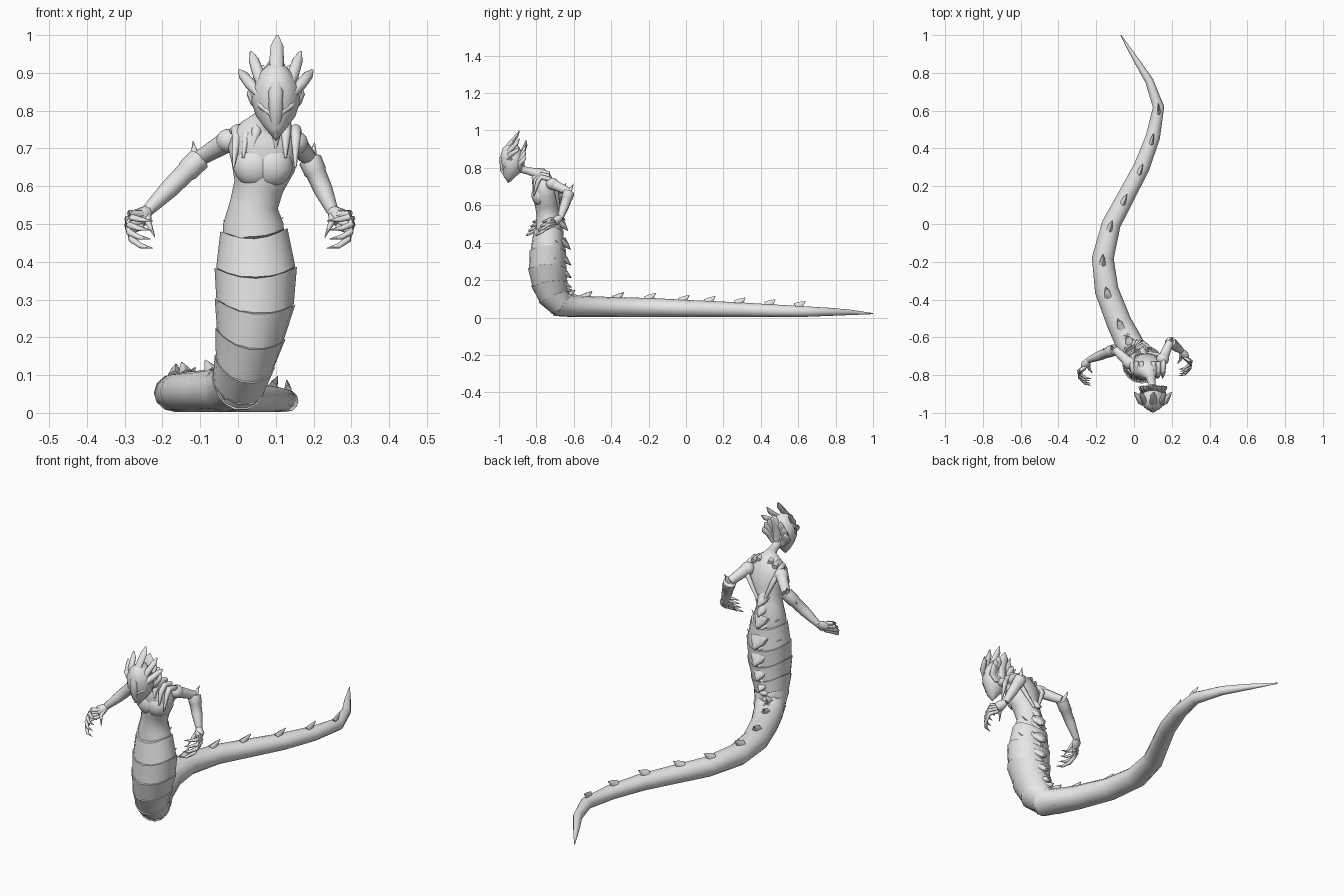
import bpy, bmesh, math
from mathutils import Vector

if "Cube" in bpy.data.objects:
    bpy.data.objects.remove(bpy.data.objects["Cube"], do_unlink=True)

grey = bpy.data.materials.new("stone grey")
grey.use_nodes = True
grey.diffuse_color = (0.8, 0.8, 0.8, 1)
grey.node_tree.nodes["Principled BSDF"].inputs["Base Color"].default_value = grey.diffuse_color


def finish(name, bm, angle=60):
    bmesh.ops.recalc_face_normals(bm, faces=bm.faces)
    mesh = bpy.data.meshes.new(name)
    bm.to_mesh(mesh)
    bm.free()
    mesh.materials.append(grey)
    obj = bpy.data.objects.new(name, mesh)
    bpy.context.collection.objects.link(obj)
    bpy.ops.object.select_all(action="DESELECT")
    obj.select_set(True)
    bpy.context.view_layer.objects.active = obj
    bpy.ops.object.shade_smooth_by_angle(angle=math.radians(angle))


def frames(stations, ref):
    """Centre, direction, side, normal and two radii at every station."""
    pts = [Vector(s[:3]) for s in stations]
    out = []
    for i, s in enumerate(stations):
        along = (pts[min(i + 1, len(pts) - 1)] - pts[max(i - 1, 0)]).normalized()
        side = (ref - along * ref.dot(along)).normalized()
        out.append((pts[i], along, side, along.cross(side), s[3], s[4]))
    return out


def skin(bm, rings, sides, dip=lambda c: 0):
    """Join elliptical rings into a closed tube."""
    last = None
    for p, along, side, normal, a, b in rings:
        ring = []
        for k in range(sides):
            t = math.tau * k / sides
            ring.append(bm.verts.new(p + side * a * math.sin(t) + normal * b * math.cos(t)
                                     + along * dip(math.cos(t)) * a))
        if last:
            for k in range(sides):
                j = (k + 1) % sides
                bm.faces.new((last[k], last[j], ring[j], ring[k]))
        else:
            bm.faces.new(ring)
        last = ring
    bm.faces.new(last)


X, Y = Vector((1, 0, 0)), Vector((0, 1, 0))


def loft(name, stations, sides=8, ref=Y, angle=65):
    bm = bmesh.new()
    skin(bm, frames(stations, ref), sides)
    finish(name, bm, angle)


def spike(name, base, tip, wide, thick, ref=X):
    mid = base.lerp(tip, 0.5)
    loft(name, [(*base, wide, thick), (*mid, wide * .6, thick * .6),
                (*tip, .001, .001)], 6, ref)


def ball(name, centre, size):
    bm = bmesh.new()
    bmesh.ops.create_uvsphere(bm, u_segments=14, v_segments=9, radius=1)
    bmesh.ops.scale(bm, vec=size, verts=bm.verts)
    bmesh.ops.translate(bm, vec=centre, verts=bm.verts)
    finish(name, bm)


# Serpent body: upright trunk with overlapping plates
trunk = [(.042, -.735, .485, .088, .078), (.047, -.738, .385, .108, .096), (.045, -.742, .295, .106, .101),
         (.033, -.735, .21, .093, .096), (.018, -.718, .135, .081, .083),
         (.002, -.68, .08, .075, .072), (-.03, -.62, .062, .072, .06)]
# Tail lying on the ground: x, y, half width, half height
tail = [(-.08, -.52, .066, .056), (-.145, -.35, .063, .053), (-.165, -.18, .058, .051),
        (-.12, 0, .05, .046), (-.045, .14, .046, .043), (.04, .3, .043, .039), (.1, .46, .038, .034),
        (.13, .62, .03, .029), (.08, .76, .022, .022), (.01, .87, .015, .015), (-.07, 1, .002, .003)]
body = trunk + [(x, y, h + .002 + max(0, y - .6) * .04, w, h) for x, y, w, h in tail]
spine = frames(body, X)

bm = bmesh.new()
skin(bm, spine[len(trunk) - 2:], 12)
finish("tail", bm)
for i in range(len(trunk) - 1):
    top, low = spine[i], spine[i + 1]
    lip = (*top[:4], top[4] * 1.01, top[5] * 1.02)
    hem = (*low[:4], low[4] * .97, low[5] * .96)
    bm = bmesh.new()
    skin(bm, [lip, hem], 16, lambda c: .3 * c * c)
    finish("belly_plate", bm)

# Spines down the back, with raised chevron arms on the trunk
for i, (p, along, side, normal, a, b) in enumerate(spine[:-3]):
    upright = i < len(trunk)
    spike("back_spine", p - normal * b * .75 - along * .03,
          p - normal * (b + .027) + along * .018, a * (.5 if upright else .35), .026)
    for s in (-1, 1) if upright else ():
        spike("back_chevron", p - normal * b * .9 + along * .025,
              p + side * s * a * .9 - normal * b * .4 - along * .03, .014, .014, Y)

# Torso, shoulders and neck
loft("torso", [(.045, -.735, .43, .082, .07), (.04, -.735, .5, .08, .068), (.042, -.738, .55, .064, .061),
               (.055, -.745, .6, .066, .062), (.067, -.752, .65, .084, .066),
               (.067, -.76, .7, .094, .062), (.072, -.772, .74, .08, .054),
               (.08, -.785, .765, .052, .042), (.088, -.81, .776, .026, .024),
               (.095, -.85, .785, .019, .019), (.1, -.9, .8, .022, .022)], 16, X)
for s in (-1, 1):
    ball("bust", (.066 + s * .022, -.782, .655), (.058, .044, .057))
    # Ridges running from the collar over the shoulder, the outer one framing the back
    for k in range(3):
        out = .026 + .026 * k
        ridge = [(.07 + s * (out + .004), -.815, .7 - .025 * k, .003, .004),
                 (.075 + s * out, -.815 + .012 * k, .745 - .008 * k, .013, .012),
                 (.075 + s * out, -.775, .777 - .013 * k, .015, .014),
                 (.07 + s * (out + .008), -.73, .768 - .014 * k, .013, .013)]
        if k == 2:
            ridge += [(.067 + s * out * .9, -.695, .69, .013, .013), (.052 + s * .01, -.678, .58, .006, .006)]
        loft("shoulder_ridge", ridge, 8, X)
for z in (.54, .59):
    spike("waist_spine", Vector((.045, -.7, z + .02)), Vector((.045, -.645, z - .02)), .035, .025)

# Head: a pointed mask with brows and a beak ridge
hx = .1
loft("head", [(hx, -.945, .724, .004, .006), (hx, -.948, .75, .026, .028), (hx, -.935, .785, .052, .05),
              (hx, -.93, .825, .065, .06), (hx, -.93, .865, .062, .062),
              (hx, -.93, .9, .044, .05), (hx, -.92, .93, .012, .02)], 12, X)
loft("beak_ridge", [(hx, -.97, .91, .006, .006), (hx, -.986, .85, .02, .012),
                    (hx, -.98, .79, .018, .014), (hx, -.948, .72, .002, .003)], 8, X)
for s in (-1, 1):
    loft("brow", [(hx + s * .006, -.985, .785, .004, .004), (hx + s * .038, -.966, .812, .01, .009),
                  (hx + s * .066, -.93, .85, .004, .004)], 6)


# Fan of crest blades in two rows
def blade(start, tip, wide):
    start, tip = Vector(start), Vector(tip)
    mid = start.lerp(tip, .5) - Y * .015
    near = start.lerp(tip, .82)
    loft("crest_blade", [(*start, .008, wide * .4), (*mid, .014, wide),
                         (*near, .01, wide * .85), (*tip, .002, .003)], 8)


blade((hx, -.975, .84), (hx + .004, -.89, 1), .02)
blade((hx, -.87, .8), (hx, -.855, .95), .028)
for s in (-1, 1):
    for dx, z, w in ((.066, .957, .016), (.098, .908, .015)):
        blade((hx + s * dx * .35, -.965, .83), (hx + s * dx, -.89, z), w)
    for dx, z in ((.035, .92), (.055, .895), (.068, .865)):
        blade((hx + s * dx * .4, -.885, .79), (hx + s * dx, -.86, z), .022)


# Arms with flared bracers, spikes and clawed hands
def arm(side_name, s, shoulder, elbow, wrist):
    shoulder, elbow, wrist = map(Vector, (shoulder, elbow, wrist))
    ball(side_name + "_shoulder", shoulder, (.034, .034, .032))
    half = shoulder.lerp(elbow, .5)
    loft(side_name + "_upper_arm", [(*shoulder, .029, .029), (*half, .025, .025), (*elbow, .021, .021)], 10)
    fore = [(0, .018), (.02, .031), (.25, .03), (.27, .027), (.6, .025), (1, .016)]
    loft(side_name + "_forearm", [(*elbow.lerp(wrist, f), r, r) for f, r in fore], 10)
    for dz, f in ((.05, 0), (.02, .3)):
        root = elbow.lerp(wrist, f + .08)
        spike(side_name + "_arm_spike", root, root + Vector((s * .008, .028, dz + .005)), .016, .016, Y)
    palm = wrist + Vector((s * .025, -.035, -.025))
    loft(side_name + "_palm", [(*wrist, .016, .016), (*wrist.lerp(palm, .6), .022, .026),
                               (*palm, .014, .022)], 8)
    # Fingers spread fanwise and curl inward
    for k in range(4):
        lift = .022 * (k - 1.5)
        steps = [(0, 0, 0, .01), (.03, -.03, -.005, .0105), (.026, -.065, -.022, .009),
                 (.002, -.092, -.033, .007), (-.03, -.1, -.038, .001)]
        loft(side_name + "_finger", [(palm.x + s * (dx - abs(lift) * .3), palm.y + dy * (1 - k * .12),
                                      palm.z + dz + lift * (.5 - dy * 6), r, r)
                                     for dx, dy, dz, r in steps], 6)
    loft(side_name + "_thumb", [(*wrist, .01, .01), (*(wrist + Vector((-s * .002, -.045, -.03))), .009, .009),
                                (*(wrist + Vector((-s * .02, -.07, -.07))), .001, .001)], 6)


arm("right", -1, (-.025, -.735, .72), (-.1, -.665, .675), (-.24, -.72, .535))
arm("left", 1, (.152, -.715, .715), (.19, -.625, .672), (.25, -.67, .535))
